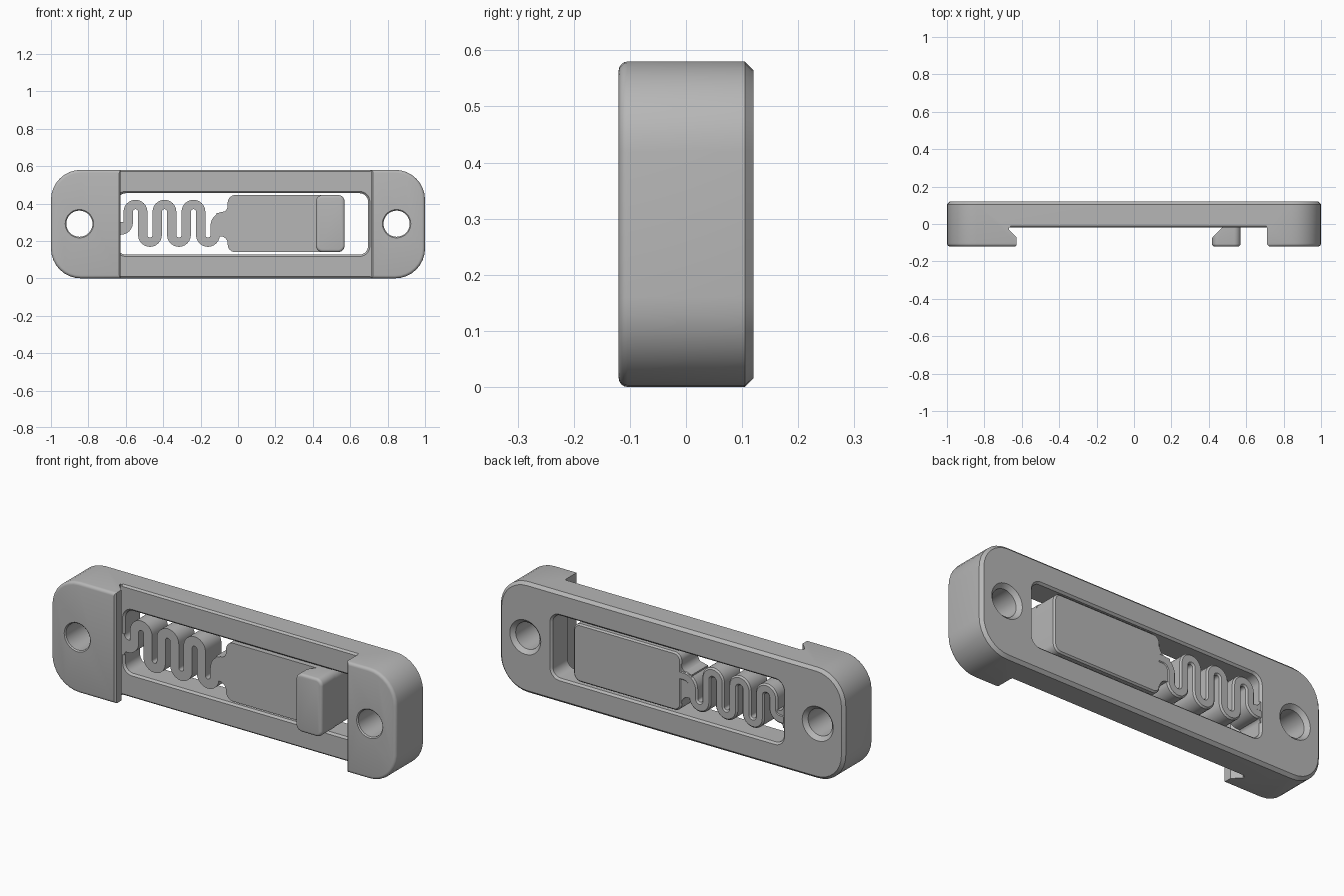
import bpy, bmesh
from math import sin, cos, pi, radians

if "Cube" in bpy.data.objects:
    bpy.data.objects.remove(bpy.data.objects["Cube"], do_unlink=True)

grey = bpy.data.materials.new("plain grey")
grey.use_nodes = True
COLOUR = (0.47, 0.47, 0.47, 1)
grey.diffuse_color = COLOUR
grey.node_tree.nodes["Principled BSDF"].inputs["Base Color"].default_value = COLOUR

BACK, FRONT, FLOOR = 0.12, -0.12, -0.02   # depth of back, front and channel floor


def solid(name, rings):
    """Closed solid skinned through matching rings of points."""
    bm = bmesh.new()
    loops = [[bm.verts.new(p) for p in ring] for ring in rings]
    n = len(loops[0])
    for a, b in zip(loops, loops[1:]):
        for i in range(n):
            j = (i + 1) % n
            bm.faces.new((a[i], a[j], b[j], b[i]))
    bm.faces.new(loops[0])
    bm.faces.new(loops[-1])
    bmesh.ops.remove_doubles(bm, verts=bm.verts, dist=1e-5)
    bmesh.ops.recalc_face_normals(bm, faces=bm.faces)
    mesh = bpy.data.meshes.new(name)
    bm.to_mesh(mesh)
    bm.free()
    mesh.materials.append(grey)
    obj = bpy.data.objects.new(name, mesh)
    bpy.context.collection.objects.link(obj)
    return obj


def loft(name, outline, sections):
    """Skin outline(grow) through (depth, grow) sections along y."""
    return solid(name, [[(x, y, z) for x, z in outline(g)] for y, g in sections])


def arc(cx, cz, r, start, end, steps=8):
    angles = [radians(start + (end - start) * i / steps) for i in range(steps + 1)]
    return [(cx + r * cos(a), cz + r * sin(a)) for a in angles]


def rounded(x0, x1, z0, z1, r):
    def outline(g):
        pts = []
        for cx, cz, a in ((x1 - r, z1 - r, 0), (x0 + r, z1 - r, 90),
                          (x0 + r, z0 + r, 180), (x1 - r, z0 + r, 270)):
            pts += arc(cx, cz, r + g, a, a + 90)
        return pts
    return outline


def front_fillet(r, steps=4):
    return [(FRONT + r * (1 - sin(a)), -r * (1 - cos(a)))
            for a in (pi / 2 * (1 - i / steps) for i in range(steps + 1))]


def cut(obj, cutter):
    cutter.hide_render = True
    mod = obj.modifiers.new("cut", "BOOLEAN")
    mod.operation = "DIFFERENCE"
    mod.solver = "EXACT"
    mod.object = cutter
    bpy.context.view_layer.objects.active = obj
    bpy.ops.object.modifier_apply(modifier=mod.name)
    bpy.data.objects.remove(cutter, do_unlink=True)


def z_prism(name, pts, z0, z1):
    return solid(name, [[(x, y, z) for x, y in pts] for z in (z0, z1)])


# Frame: filleted at the front, chamfered at the back
frame = loft("frame", rounded(-1, 1, 0, 0.58, 0.16),
             front_fillet(0.016) + [(0.105, 0), (BACK, -0.015)])

# Front channel, undercut below the lip of one end block
cut(frame, z_prism("channel_cutter", [
    (-0.635, -0.2), (-0.635, FRONT), (-0.627, -0.112), (-0.627, -0.071),
    (-0.668, -0.03), (-0.668, FLOOR), (0.71, FLOOR), (0.71, -0.108),
    (0.722, FRONT), (0.722, -0.2)], -0.1, 0.7))

# Chamfers along the outer front edges of the rails
for edge, inner in ((0, 0.01), (0.58, 0.57)):
    outer = 2 * edge - inner
    tri = ((FLOOR - 0.001, inner), (FLOOR + 0.02, outer), (FLOOR - 0.001, outer))
    cut(frame, solid("rail_cutter", [[(x, y, z) for y, z in tri]
                                     for x in (-0.66, 0.708)]))

# Window with chamfered rims
cut(frame, loft("window_cutter", rounded(-0.645, 0.695, 0.127, 0.455, 0.045),
                [(FLOOR - 0.005, 0.01), (FLOOR, 0.01), (FLOOR + 0.01, 0),
                 (0.11, 0), (BACK, 0.01), (BACK + 0.02, 0.01)]))

# Screw holes, countersunk at the back
for side in (-1, 1):
    x = side * 0.848
    cut(frame, loft("hole_cutter", rounded(x - 0.07, x + 0.07, 0.222, 0.362, 0.07),
                    [(-0.2, 0.006), (FRONT, 0.006), (FRONT + 0.006, 0),
                     (BACK - 0.02, 0), (BACK, 0.02), (BACK + 0.02, 0.02)]))

# Sliding plate
slab = [(FLOOR, 0), (BACK - 0.008, 0), (BACK, -0.008)]
plate = loft("latch_plate", rounded(-0.055, 0.57, 0.14, 0.445, 0.04), slab)

# Hook standing on the plate, undercut on its inner side
hook = loft("latch_hook", rounded(0.417, 0.57, 0.14, 0.445, 0.035),
            front_fillet(0.014) + [(-0.005, 0)])
cut(hook, z_prism("hook_cutter", [(0.39, -0.075), (0.417, -0.075),
                                  (0.47, FLOOR), (0.47, 0.05), (0.39, 0.05)], 0, 0.6))

# Zigzag spring: ribbon around a centre line
PITCH, HALF = 0.0775, 0.025
TOP, LOW = 0.381 - 0.025, 0.232
R = PITCH / 2
path = [(-0.65, 0.258)] + arc(-0.627, 0.298, 0.04, -90, 0)
x = -0.587
for turn in range(6):
    if turn % 2 == 0:
        path += arc(x + R, TOP, R, 180, 0, 12)
    else:
        path += arc(x + R, LOW, R, 180, 360, 12)
    x += PITCH
path += arc(x + 0.052, 0.28, 0.052, 180, 90) + [(-0.045, 0.332)]


def ribbon(g):
    sides = ([], [])
    for i, (px, pz) in enumerate(path):
        ax, az = path[max(i - 1, 0)]
        bx, bz = path[min(i + 1, len(path) - 1)]
        dx, dz = bx - ax, bz - az
        k = (HALF + g) / (dx * dx + dz * dz) ** 0.5
        sides[0].append((px - dz * k, pz + dx * k))
        sides[1].append((px + dz * k, pz - dx * k))
    return sides[0] + sides[1][::-1]


spring = loft("zigzag_spring", ribbon, slab)


# Flared roots where the spring meets the plate and the frame
def root(name, wall, tip, z0, z1, r):
    s = 1 if wall > tip else -1
    edge = wall - s * r
    upper = [(edge + s * (px - edge), pz) for px, pz in arc(edge, z1 + r, r, -90, 0)]
    lower = [(edge + s * (px - edge), pz) for px, pz in arc(edge, z0 - r, r, 0, 90)]
    inside = wall + s * 0.01
    pts = ([(tip, z0), (tip, z1)] + upper + [(inside, z1 + r), (inside, z0 - r)] + lower)
    return loft(name, lambda g: pts, [(FLOOR, 0), (BACK - 0.004, 0)])


roots = [root("plate_root", -0.055, -0.115, 0.225, 0.35, 0.04),
         root("frame_root", -0.645, -0.61, 0.24, 0.3, 0.025)]

# Smooth the rounded walls, keep crisp edges
bpy.ops.object.select_all(action="DESELECT")
for obj in [frame, plate, hook, spring] + roots:
    obj.select_set(True)
bpy.context.view_layer.objects.active = frame
bpy.ops.object.shade_smooth_by_angle(angle=radians(30))
